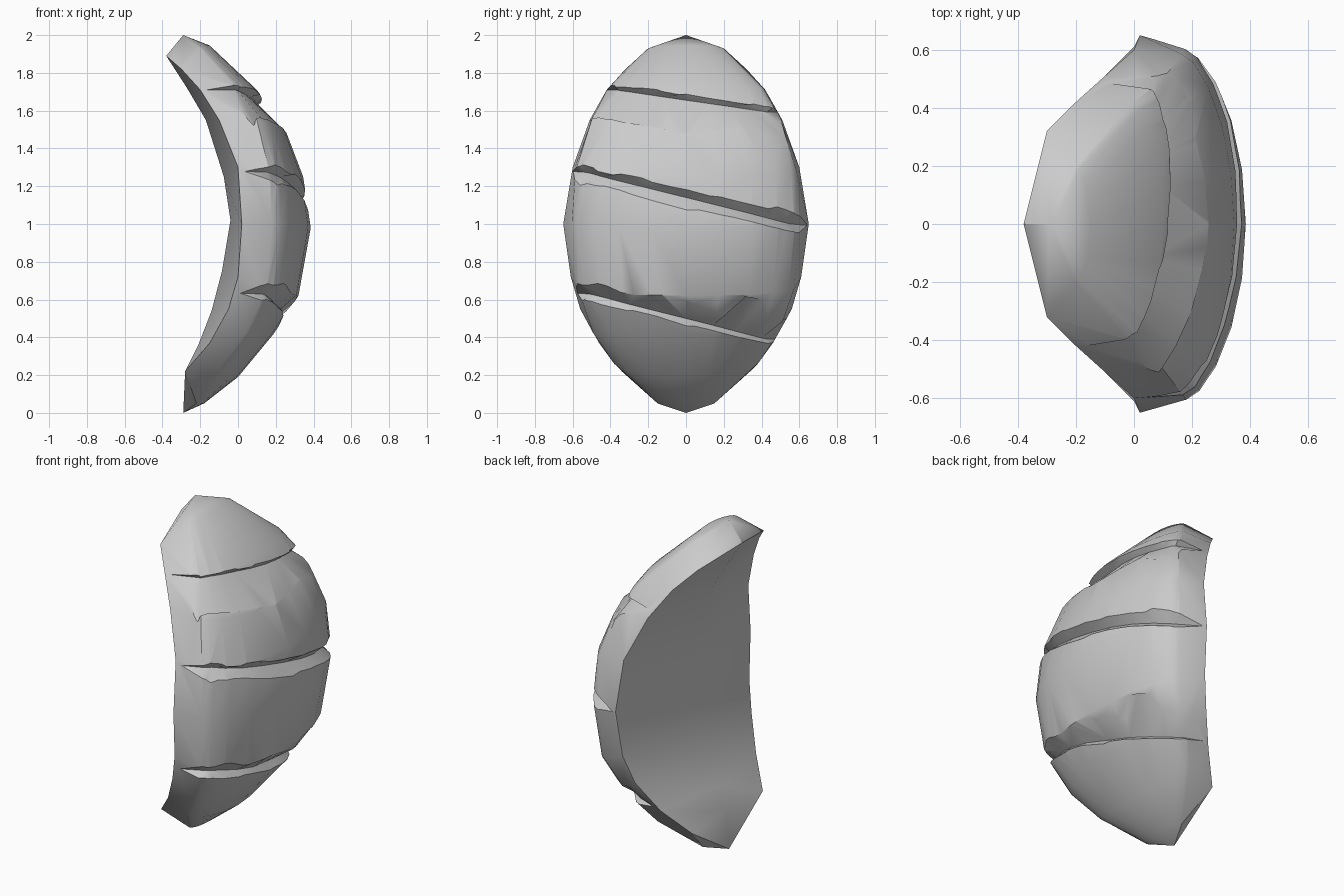
import bpy, bmesh, math, random
from mathutils import Vector

if "Cube" in bpy.data.objects:
    bpy.data.objects.remove(bpy.data.objects["Cube"])
random.seed(4)

# Stations bottom to top: rim (x,y,z), back ridge (x,z), shoulder (x,y,z), dome crest (x,z)
ROWS = [
    ((-.28, .34, .22), (-.27, .22), (-.22, .15, .05), (-.18, .05)),
    ((-.15, .46, .37), (-.21, .36), (-.08, .38, .26), (.0, .19)),
    ((-.05, .56, .55), (-.14, .54), (.04, .49, .42), (.19, .42)),
    ((.0, .61, .72), (-.085, .75), (.15, .57, .65), (.32, .62)),
    ((.02, .65, 1.0), (-.04, 1.02), (.18, .605, 1.0), (.385, .98)),
    ((.0, .60, 1.3), (-.075, 1.25), (.165, .585, 1.28), (.345, 1.25)),
    ((-.10, .51, 1.55), (-.17, 1.55), (.10, .50, 1.55), (.25, 1.5)),
    ((-.20, .42, 1.71), (-.27, 1.72), (-.01, .41, 1.72), (.10, 1.71)),
    ((-.30, .32, 1.82), (-.38, 1.89), (-.20, .20, 1.93), (-.15, 1.945)),
]
N = 10  # dome divisions from one shoulder to the other


def dome(row, t):
    """Point on the dome, t = 0..pi from +y shoulder to -y shoulder."""
    s, o = row[2], row[3]
    k = max(0, math.sin(t)) ** 1.3
    return Vector((s[0] + (o[0] - s[0]) * k, s[1] * math.cos(t), s[2] + (o[1] - s[2]) * k))


def at_height(points, height, slope):
    """Where a polyline crosses the tilted plane z = height + slope * y."""
    for a, b in zip(points, points[1:]):
        da = a.z - height - slope * a.y
        db = b.z - height - slope * b.y
        if da <= 0 <= db:
            return a.lerp(b, da / (da - db))
    return points[-1]


def loft(name, rings, caps=None):
    bm = bmesh.new()
    vs = [[bm.verts.new(p) for p in r] for r in rings]
    n = len(vs[0])
    for a, b in zip(vs, vs[1:]):
        for i in range(n):
            j = (i + 1) % n
            bm.faces.new((a[i], a[j], b[j], b[i]))
    for k, ring in enumerate((vs[0], vs[-1])):
        if caps:
            tip = bm.verts.new(caps[k])
            for i in range(n):
                bm.faces.new((ring[i], ring[(i + 1) % n], tip))
        else:
            bm.faces.new(ring)
    bmesh.ops.recalc_face_normals(bm, faces=bm.faces)
    me = bpy.data.meshes.new(name)
    bm.to_mesh(me)
    bm.free()
    ob = bpy.data.objects.new(name, me)
    bpy.context.collection.objects.link(ob)
    return ob


# Domed shell with a bevelled rim and a curved back
rings = []
for row in ROWS:
    (rx, ry, rz), (ix, iz) = row[0], row[1]
    rings.append([(ix, 0, iz), (rx, ry, rz)] + [dome(row, math.pi * i / N) for i in range(N + 1)]
                 + [(rx, -ry, rz)])
shell = loft("curved_shell", rings, [(-.29, 0, 0), (-.29, 0, 2)])

# V-shaped slanted grooves, slightly ragged
cutters = []
for height, slope in ((1.655, -.13), (1.14, -.23), (.5, -.23)):
    path = []
    for side in (1, -1):
        rim = at_height([Vector((r[0][0], side * r[0][1], r[0][2])) for r in ROWS], height, slope)
        path.append((rim + Vector((.0, side * .012, 0)), Vector((.35, side, 0)).normalized()))
    mid = []
    for i in range(N + 1):
        t = math.pi * i / N
        p = at_height([dome(r, t) for r in ROWS], height, slope)
        out = Vector((.25 + math.sin(t), math.cos(t), 0)).normalized()
        mid.append((p - out * random.uniform(.045, .065), out))
    path = [path[0]] + mid + [path[1]]
    sections = []
    for p, out in path:
        up, down = random.uniform(.12, .21), random.uniform(.13, .19)
        sections.append([p, p + out * .18 + Vector((0, 0, up)), p + out * .18 - Vector((0, 0, down))])
    cut = loft("groove_cutter", sections)
    cut.hide_render = True
    cutters.append(cut)
    mod = shell.modifiers.new("groove", 'BOOLEAN')
    mod.operation = 'DIFFERENCE'
    mod.solver = 'EXACT'
    mod.object = cut

# Bake the grooves, drop the cutters, smooth the gentle edges
bpy.context.view_layer.objects.active = shell
shell.select_set(True)
for mod in list(shell.modifiers):
    bpy.ops.object.modifier_apply(modifier=mod.name)
for cut in cutters:
    bpy.data.objects.remove(cut)
bpy.ops.object.shade_smooth_by_angle(angle=math.radians(30))
